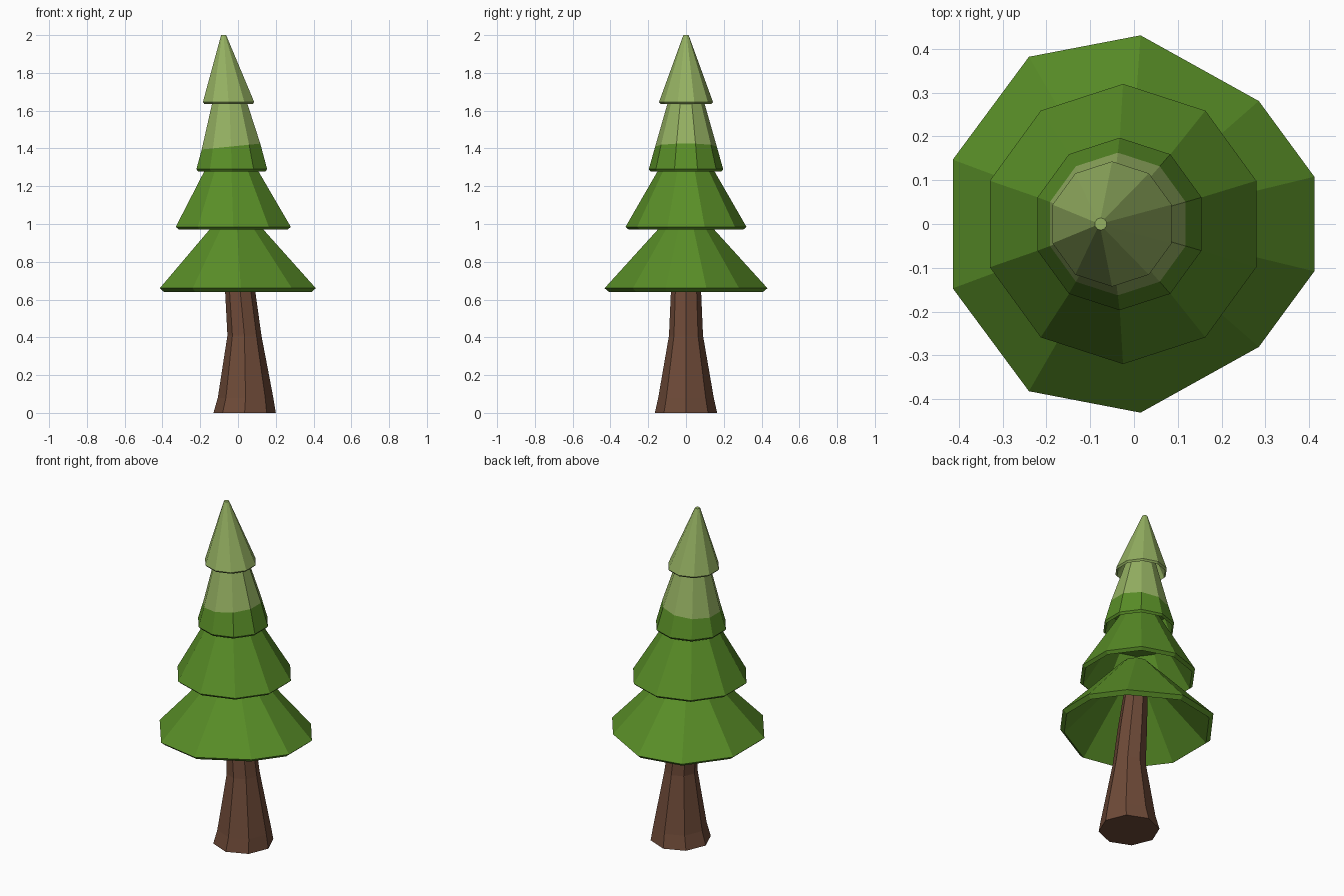
import bpy, bmesh, math

if "Cube" in bpy.data.objects:
    bpy.data.objects.remove(bpy.data.objects["Cube"])


def material(name, rgb):
    m = bpy.data.materials.new(name)
    lin = [((c / 255 + 0.055) / 1.055) ** 2.4 for c in rgb]
    m.diffuse_color = (*lin, 1)
    m.use_nodes = True
    m.node_tree.nodes["Principled BSDF"].inputs["Base Color"].default_value = m.diffuse_color
    return m


DARK = material("deep green", (89, 142, 39))
LIGHT = material("pale green", (149, 177, 98))
BROWN = material("bark brown", (110, 74, 56))


def regular(n, start):
    step = 2 * math.pi / n
    return [(math.cos(math.radians(start) + i * step),
             math.sin(math.radians(start) + i * step)) for i in range(n)]


def loft(name, rings, mats, pale_from=None):
    """Rings are (shape, centre x, radius, z, tilt), joined in order, ends capped."""
    bm = bmesh.new()
    loops = []
    for shape, cx, r, z, tilt in rings:
        loops.append([bm.verts.new((cx + r * x, r * y, z + tilt * r * x))
                      for x, y in shape])
    n = len(loops[0])
    for k, (a, b) in enumerate(zip(loops, loops[1:])):
        for i in range(n):
            j = (i + 1) % n
            f = bm.faces.new((a[i], a[j], b[j], b[i]))
            if pale_from is not None and k < pale_from:
                f.material_index = 1
    top = bm.faces.new(loops[0])
    if pale_from is not None:
        top.material_index = 1
    bm.faces.new(loops[-1])
    bmesh.ops.recalc_face_normals(bm, faces=bm.faces)
    me = bpy.data.meshes.new(name)
    bm.to_mesh(me)
    bm.free()
    for m in mats:
        me.materials.append(m)
    ob = bpy.data.objects.new(name, me)
    bpy.context.collection.objects.link(ob)
    return ob


OCT = regular(8, 0)
DEC = regular(10, 18)

# Uneven rim outline of the lowest tier, mirrored front to back
half = [(0.412, 0.108), (0.285, 0.281), (0.015, 0.431), (-0.24, 0.382), (-0.414, 0.147)]
RIM = half + [(x, -y) for x, y in reversed(half)]

# Trunk, flared at the foot and leaning slightly
loft("trunk", [(OCT, -0.02, 0.06, 0.95, 0), (OCT, 0.012, 0.08, 0.64, 0),
               (OCT, 0.034, 0.09, 0.41, 0), (OCT, 0.04, 0.147, 0.08, 0),
               (OCT, 0.035, 0.165, 0.0, 0)], [BROWN])

# Hollow foliage tiers: outer top, outer rim, lip, inner top
loft("bottom_tier", [(DEC, -0.01, 0.077, 1.05, 0), (RIM, 0, 1.0, 0.66, 0),
                     (RIM, 0, 0.945, 0.64, 0), (DEC, -0.005, 0.11, 0.94, 0)], [DARK])
loft("lower_middle_tier", [(DEC, -0.038, 0.104, 1.36, 0), (DEC, -0.025, 0.32, 0.985, 0),
                           (DEC, -0.025, 0.303, 0.97, 0), (DEC, -0.033, 0.16, 1.2, 0)], [DARK])
# Pale upper part with a slightly slanted colour line
loft("upper_middle_tier", [(DEC, -0.047, 0.08, 1.70, 0), (DEC, -0.037, 0.163, 1.41, 0.1),
                           (DEC, -0.033, 0.197, 1.29, 0),
                           (DEC, -0.033, 0.187, 1.278, 0), (DEC, -0.036, 0.15, 1.38, 0)],
     [DARK, LIGHT], pale_from=1)
loft("top_tier", [(DEC, -0.076, 0.014, 2.0, 0), (DEC, -0.05, 0.143, 1.645, 0),
                  (DEC, -0.05, 0.134, 1.635, 0), (DEC, -0.055, 0.09, 1.73, 0)], [LIGHT])
